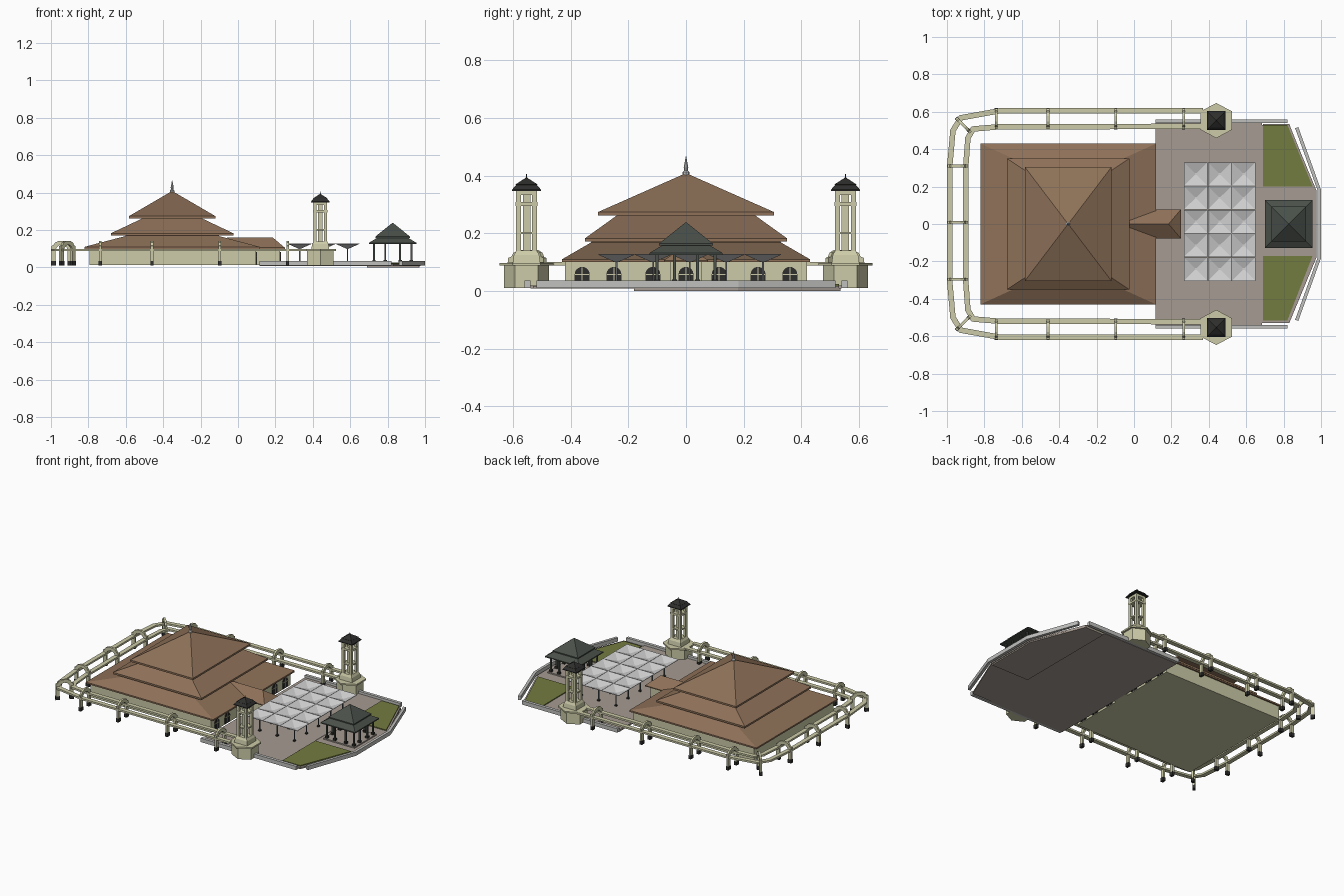
import bpy, bmesh, math
from mathutils import Vector, Matrix

if "Cube" in bpy.data.objects:
    bpy.data.objects.remove(bpy.data.objects["Cube"])


def material(name, rgb):
    m = bpy.data.materials.new(name)
    m.diffuse_color = [(c / 255 / 12.92 if c < 11 else ((c / 255 + .055) / 1.055) ** 2.4) for c in rgb] + [1]
    m.use_nodes = True
    m.node_tree.nodes["Principled BSDF"].inputs["Base Color"].default_value = m.diffuse_color
    return m


BROWN = material("brown roof", (142, 113, 88))
CREAM = material("cream plaster", (204, 203, 168))
BLACK = material("near black", (46, 46, 45))
SLATE = material("slate roof", (74, 80, 74))
GRASS = material("grass", (116, 124, 64))
CANVAS = material("canopy fabric", (208, 208, 208))
PAVING = material("paving", (165, 155, 146))
STONE = material("pale stone", (192, 192, 190))
STEEL = material("pole grey", (100, 104, 106))


def finish(name, bm, mat, matrix=None):
    bmesh.ops.recalc_face_normals(bm, faces=bm.faces)
    if matrix:
        bm.transform(matrix)
    me = bpy.data.meshes.new(name)
    bm.to_mesh(me)
    bm.free()
    me.materials.append(mat)
    ob = bpy.data.objects.new(name, me)
    bpy.context.collection.objects.link(ob)
    return ob


def stack(name, rings, mat, cx=0, cy=0, shape=((-1, -1), (1, -1), (1, 1), (-1, 1))):
    """Skin a stack of horizontal rings (half x, half y, z), capped at both ends."""
    bm = bmesh.new()
    loops = [[bm.verts.new((cx + hx * u, cy + hy * v, z)) for u, v in shape] for hx, hy, z in rings]
    n = len(shape)
    for a, b in zip(loops, loops[1:]):
        for i in range(n):
            j = (i + 1) % n
            bm.faces.new((a[i], a[j], b[j], b[i]))
    bm.faces.new(loops[0])
    bm.faces.new(loops[-1])
    bmesh.ops.remove_doubles(bm, verts=bm.verts, dist=1e-5)
    return finish(name, bm, mat)


def box(name, cx, cy, hx, hy, z0, z1, mat):
    return stack(name, [(hx, hy, z0), (hx, hy, z1)], mat, cx, cy)


def prism(name, pts, z0, z1, mat, matrix=None):
    bm = bmesh.new()
    f = bm.faces.new([bm.verts.new((x, y, z0)) for x, y in pts])
    g = bmesh.ops.extrude_face_region(bm, geom=[f])["geom"]
    bmesh.ops.translate(bm, vec=(0, 0, z1 - z0), verts=[v for v in g if isinstance(v, bmesh.types.BMVert)])
    return finish(name, bm, mat, matrix)


def strip(name, path, width, z0, z1, mat):
    """Rectangular bar following a flat path with mitred corners."""
    P = [Vector(p) for p in path]
    left, right = [], []
    for i, p in enumerate(P):
        a = (p - P[i - 1]).normalized() if i else (P[1] - p).normalized()
        b = (P[i + 1] - p).normalized() if i < len(P) - 1 else a
        t = (a + b).normalized()
        n = Vector((-t.y, t.x)) * (width / 2 / max(.5, t.dot(a)))
        left.append(p + n)
        right.append(p - n)
    return prism(name, left + right[::-1], z0, z1, mat)


def upright(cx, cy, angle):
    """Maps profile (u, z) to a standing plate whose u axis points along angle."""
    return (Matrix.Translation((cx, cy, 0)) @ Matrix.Rotation(angle, 4, 'Z')
            @ Matrix.Rotation(math.pi / 2, 4, 'X'))


# --- Prayer hall: walls and three stacked roofs
HX = -.352
box("hall_walls", -.35, 0, .445, .42, .012, .112, CREAM)
stack("lower_roof", [(.47, .43, .1), (.47, .43, .11), (.25, .33, .168), (.25, .32, .18)], BROWN, HX)
stack("middle_roof", [(.327, .35, .171), (.327, .35, .183), (.16, .24, .262), (.16, .23, .27)], BROWN, HX)
stack("upper_roof", [(.232, .305, .262), (.232, .305, .274), (.002, .002, .408)], BROWN, HX)
octagon = [(math.cos(k * math.pi / 4), math.sin(k * math.pi / 4)) for k in range(8)]
stack("roof_spire", [(.012, .012, .398), (.012, .012, .412), (.006, .006, .418), (.008, .008, .428),
                     (.001, .001, .466)], STONE, HX, 0, octagon)

# --- Entrance porch with hipped roof
box("porch_walls", .155, 0, .07, .055, .012, .104, CREAM)
bm = bmesh.new()
lo, hi = [[bm.verts.new((x, y, z)) for x, y in ((0, -.077), (.25, -.077), (.25, .077), (0, .077))] for z in (.1, .106)]
r0, r1 = bm.verts.new((-.06, 0, .161)), bm.verts.new((.185, 0, .161))
for i in range(4):
    j = (i + 1) % 4
    bm.faces.new((lo[i], lo[j], hi[j], hi[i]))
for f in (lo, (hi[0], hi[1], r1, r0), (hi[1], hi[2], r1), (hi[2], hi[3], r0, r1), (hi[3], hi[0], r0)):
    bm.faces.new(f)
finish("porch_roof", bm, BROWN)

# --- Arched doors on the entrance side
arch = [(-.026, .016)] + [(-.026 * math.cos(t), .058 + .026 * math.sin(t))
                          for t in [k * math.pi / 8 for k in range(9)]] + [(.026, .016)]
for y in (-.36, -.25, -.115, 0, .115, .25, .36):
    x = .225 if y == 0 else .095
    m = upright(x, y, math.pi / 2)
    prism("door", arch, -.004, .004, BLACK, m)
    prism("door_mullion", [(-.002, .016), (.002, .016), (.002, .083), (-.002, .083)], -.006, .006, CREAM, m)
    prism("door_transom", [(-.026, .056), (.026, .056), (.026, .06), (-.026, .06)], -.006, .006, CREAM, m)

# --- Plaza, front apron, lawns and low boundary walls
box("plaza_floor", .4, 0, .285, .54, .008, .02, PAVING)
prism("apron_floor", [(.68, -.53), (.83, -.53), (.975, -.18), (.975, .18), (.83, .53), (.68, .53)],
      .008, .018, PAVING)
prism("apron_footing", [(.69, -.18), (.97, -.18), (.97, .18), (.83, .535), (.69, .535)], 0, .01, PAVING)
prism("lawn_back", [(.69, .2), (.955, .2), (.82, .53), (.69, .53)], .01, .024, GRASS)
prism("lawn_front", [(.69, -.17), (.955, -.17), (.82, -.515), (.69, -.515)], .01, .024, GRASS)
strip("front_boundary_wall", [(.87, -.515), (.991, -.18), (.991, .18), (.87, .515)], .018, .01, .036, STONE)
for s in (-1, 1):
    strip("side_boundary_wall", [(.115, s * .55), (.82, s * .55)], .02, .01, .036, STONE)

# --- Fifteen inverted umbrella canopies
for i in range(3):
    for j in range(5):
        x, y = .33 + i * .128, .013 + (j - 2) * .127
        stack("canopy", [(.005, .005, .1), (.0635, .063, .126), (.0635, .063, .129), (.005, .005, .108)],
              CANVAS, x, y)
        box("canopy_pole", x, y, .003, .003, .02, .103, STEEL)
        box("canopy_foot", x, y, .007, .007, .02, .028, BLACK)

# --- Gate pavilion
PX = .827
box("pavilion_floor", PX, 0, .115, .115, .015, .026, PAVING)
stack("pavilion_lower_roof", [(.127, .127, .125), (.127, .127, .132), (.06, .06, .172)], SLATE, PX)
stack("pavilion_upper_roof", [(.093, .093, .158), (.093, .093, .165), (.002, .002, .238)], SLATE, PX)
for u in (-.1, -.04, .04, .1):
    for v in (-.1, -.04, .04, .1):
        if max(abs(u), abs(v)) > .09:
            box("pavilion_column", PX + u, v, .005, .005, .02, .128, SLATE)
            box("pavilion_column_base", PX + u, v, .009, .009, .02, .04, BLACK)

# --- Two minarets on hexagonal bases
hexagon = [(0, 1), (-.92, .52), (-.92, -.52), (0, -1), (.92, -.52), (.92, .52)]
for s in (-1, 1):
    x, y = .44, s * .553
    stack("minaret_base", [(.078, .078, .01), (.078, .078, .09)], CREAM, x, y, hexagon)
    stack("minaret_base_cap", [(.092, .094, .088), (.092, .094, .098)], CREAM, x, y, hexagon)
    stack("minaret_plinth", [(.048, .048, .097), (.044, .044, .125), (.036, .036, .14)], CREAM, x, y)
    box("minaret_core", x, y, .013, .013, .13, .34, CREAM)
    for u in (-.028, .028):
        for v in (-.028, .028):
            box("minaret_corner_post", x + u, y + v, .0085, .0085, .13, .34, CREAM)
    for z0, z1, h in ((.197, .205, .034), (.295, .308, .038), (.333, .352, .036)):
        box("minaret_band", x, y, h, h, z0, z1, CREAM)
    stack("minaret_roof", [(.05, .05, .347), (.05, .05, .352), (.036, .036, .368), (.038, .038, .37),
                           (.002, .002, .393)], BLACK, x, y)
    stack("minaret_finial", [(.004, .004, .385), (.001, .001, .405)], BLACK, x, y, octagon)

# --- Arcade rails: half path mirrored to wrap around the back end
outer = [(.37, .605), (-.72, .605), (-.925, .568), (-.968, .5), (-.986, .3)]
inner = [(.37, .522), (-.72, .52), (-.86, .508), (-.888, .46), (-.9, .3)]
for name, half in (("outer_rail", outer), ("inner_rail", inner)):
    strip(name, half + [(x, -y) for x, y in half[::-1]], .029, .088, .1, CREAM)

# --- Arcade frames with dark feet
W, I = .055, .032
frame = ([(-W, .012), (-W, .115), (-.044, .118), (-.036, .133), (-.015, .142), (.015, .142), (.036, .133),
          (.044, .118), (W, .115), (W, .012), (I, .012)]
         + [(I * math.cos(k * math.pi / 6), .09 + I * math.sin(k * math.pi / 6)) for k in range(7)]
         + [(-I, .012)])
spots = [(x, s * .5625, math.pi / 2) for s in (-1, 1) for x in (-.737, -.46, -.098, .265)]
spots += [(-.943, y, 0) for y in (.31, .01, -.295)]
spots += [(-.912, s * .528, -s * math.pi / 4) for s in (-1, 1)]
for x, y, a in spots:
    prism("arcade_frame", frame, -.007, .007, CREAM, upright(x, y, a))
    for s in (-1, 1):
        c = s * (W + I) / 2
        prism("arcade_foot", [(c - .013, .01), (c + .013, .01), (c + .013, .034), (c - .013, .034)],
              -.009, .009, BLACK, upright(x, y, a))
